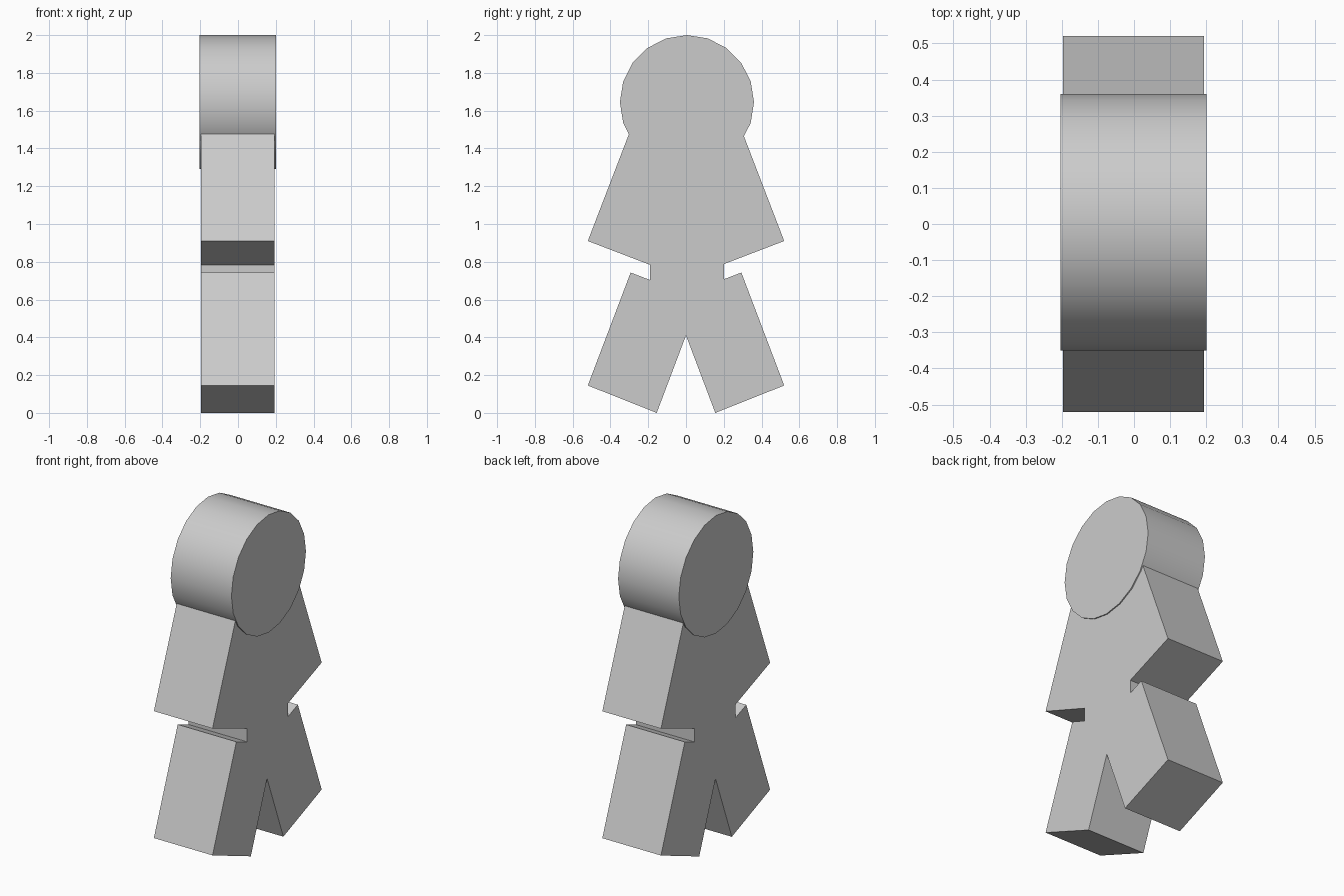
import bpy, bmesh
from math import radians, sin, cos, pi

if "Cube" in bpy.data.objects:
    bpy.data.objects.remove(bpy.data.objects["Cube"])


def extrude_profile(name, points, x0, x1):
    """Extrude a (y, z) outline along x into a closed solid."""
    bm = bmesh.new()
    face = bm.faces.new([bm.verts.new((x0, y, z)) for y, z in points])
    grown = bmesh.ops.extrude_face_region(bm, geom=[face])["geom"]
    verts = [v for v in grown if isinstance(v, bmesh.types.BMVert)]
    bmesh.ops.translate(bm, verts=verts, vec=(x1 - x0, 0, 0))
    bmesh.ops.recalc_face_normals(bm, faces=bm.faces)
    mesh = bpy.data.meshes.new(name)
    bm.to_mesh(mesh)
    bm.free()
    obj = bpy.data.objects.new(name, mesh)
    bpy.context.collection.objects.link(obj)
    return obj


def side_outline(sign, waist):
    """One leg, waist notch and arm, from foot up to shoulder."""
    slope = 0.383
    half = [
        (0.155, 0.0), (0.52, 0.145), (0.293, 0.743),
        (waist, 0.743 - slope * (0.293 - waist)),
        (waist, 0.91 - slope * (0.52 - waist)),
        (0.52, 0.91), (0.27, 1.56),
    ]
    return [(sign * y, z) for y, z in half]


# Body with arms and legs: crotch, one side up, neck hidden in head, other side down
outline = ([(0, 0.41)] + side_outline(1, 0.2) + [(0, 1.66)]
           + side_outline(-1, 0.19)[::-1])
extrude_profile("body", outline, -0.197, 0.194)

# Head: 20-sided disc, slightly thicker than the body
radius = 0.355
circle = [(0.005 + radius * sin(2 * pi * i / 20), 1.645 + radius * cos(2 * pi * i / 20))
          for i in range(20)]
head = extrude_profile("head", circle, -0.204, 0.201)
bpy.context.view_layer.objects.active = head
head.select_set(True)
bpy.ops.object.shade_smooth_by_angle(angle=radians(30))
